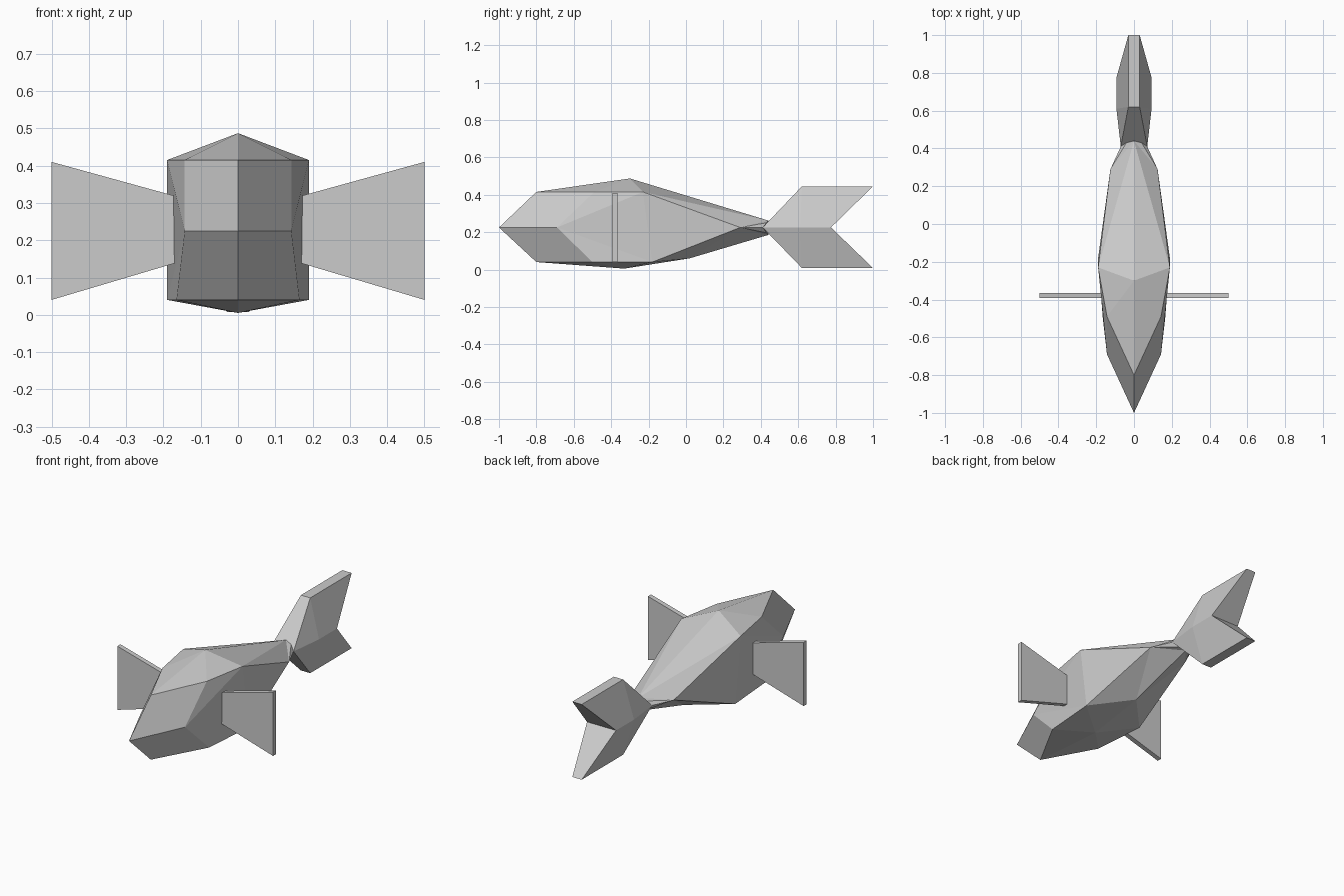
import bpy, bmesh

if "Cube" in bpy.data.objects:
    bpy.data.objects.remove(bpy.data.objects["Cube"])

grey = bpy.data.materials.new("plain grey")
grey.diffuse_color = (0.6, 0.6, 0.6, 1)
grey.use_nodes = True
grey.node_tree.nodes["Principled BSDF"].inputs["Base Color"].default_value = grey.diffuse_color


def make_part(name, points, faces, mirror=True):
    """Build a flat-faced mesh from named points; the right half is mirrored over x = 0."""
    bm = bmesh.new()
    verts = {key: bm.verts.new(co) for key, co in points.items()}
    for face in faces:
        bm.faces.new([verts[key] for key in face.split()])
    if mirror:
        copy = bmesh.ops.duplicate(bm, geom=bm.verts[:] + bm.edges[:] + bm.faces[:])
        for v in copy["geom"]:
            if isinstance(v, bmesh.types.BMVert):
                v.co.x = -v.co.x
        bmesh.ops.remove_doubles(bm, verts=bm.verts[:], dist=0.0005)
    bmesh.ops.recalc_face_normals(bm, faces=bm.faces[:])
    mesh = bpy.data.meshes.new(name)
    bm.to_mesh(mesh)
    bm.free()
    mesh.materials.append(grey)
    obj = bpy.data.objects.new(name, mesh)
    bpy.context.collection.objects.link(obj)
    return obj


# Faceted body: centre ridge, upper and lower edges, cheek and tapering rear
make_part("body", {
    "nose": (0, -1, 0.225), "brow": (0, -0.8, 0.415), "chin": (0, -0.8, 0.04),
    "peak": (0, -0.3, 0.487), "belly": (0, -0.33, 0.005), "keel": (0, 0.02, 0.06),
    "cheek": (0.143, -0.69, 0.225),
    "upper": (0.143, -0.49, 0.415), "shoulder": (0.19, -0.23, 0.415),
    "lower": (0.165, -0.5, 0.04), "hip": (0.19, -0.18, 0.04),
    "flank": (0.125, 0.29, 0.225), "root": (0.07, 0.41, 0.225),
    "end_top": (0, 0.44, 0.262), "end_mid": (0, 0.44, 0.225), "end_low": (0, 0.44, 0.185),
    "round_top": (0.04, 0.43, 0.25), "round_low": (0.04, 0.43, 0.197),
}, [
    "nose cheek upper brow", "nose chin lower cheek",
    "brow upper peak", "upper shoulder peak",
    "chin belly lower", "lower belly hip", "belly keel hip",
    "cheek shoulder upper", "cheek lower hip", "cheek hip shoulder",
    "shoulder hip flank", "peak shoulder end_top",
    "shoulder flank end_top", "flank round_top end_top", "flank root round_top",
    "hip keel flank", "keel end_low flank", "flank end_low round_low",
    "flank round_low root", "end_top round_top end_mid", "round_top root end_mid",
    "root round_low end_mid", "round_low end_low end_mid",
])

# Forked tail: thick at the middle, thin at the two tips
tail_points = {
    "root": (0.07, 0.41, 0.225), "root_mid": (0, 0.41, 0.225),
    "wide": (0.093, 0.61, 0.225), "notch": (0.093, 0.775, 0.225),
    "notch_mid": (0, 0.775, 0.225),
}
tail_faces = []
for side, z in (("top", 0.445), ("low", 0.008)):
    for label, x, y in (("front", 0.03, 0.62), ("front_mid", 0, 0.62),
                        ("tip", 0.03, 1), ("tip_mid", 0, 1)):
        tail_points[f"{side}_{label}"] = (x, y, z)
    tail_faces += [
        f"root_mid root {side}_front {side}_front_mid",
        f"root wide {side}_front",
        f"wide notch {side}_tip {side}_front",
        f"{side}_front {side}_tip {side}_tip_mid {side}_front_mid",
        f"notch notch_mid {side}_tip_mid {side}_tip",
    ]
make_part("tail", tail_points, tail_faces)

# Side fins: thin plates flaring outwards, roots sunk into the body
for name, s in (("right_fin", 1), ("left_fin", -1)):
    outline = [(0.13, 0.150), (0.5, 0.04), (0.5, 0.41), (0.13, 0.308)]
    pts = {}
    for i, (x, z) in enumerate(outline):
        pts[f"f{i}"] = (s * x, -0.393, z)
        pts[f"b{i}"] = (s * x, -0.365, z)
    sides = [f"f{i} f{(i + 1) % 4} b{(i + 1) % 4} b{i}" for i in range(4)]
    make_part(name, pts, ["f0 f1 f2 f3", "b0 b1 b2 b3"] + sides, mirror=False)
